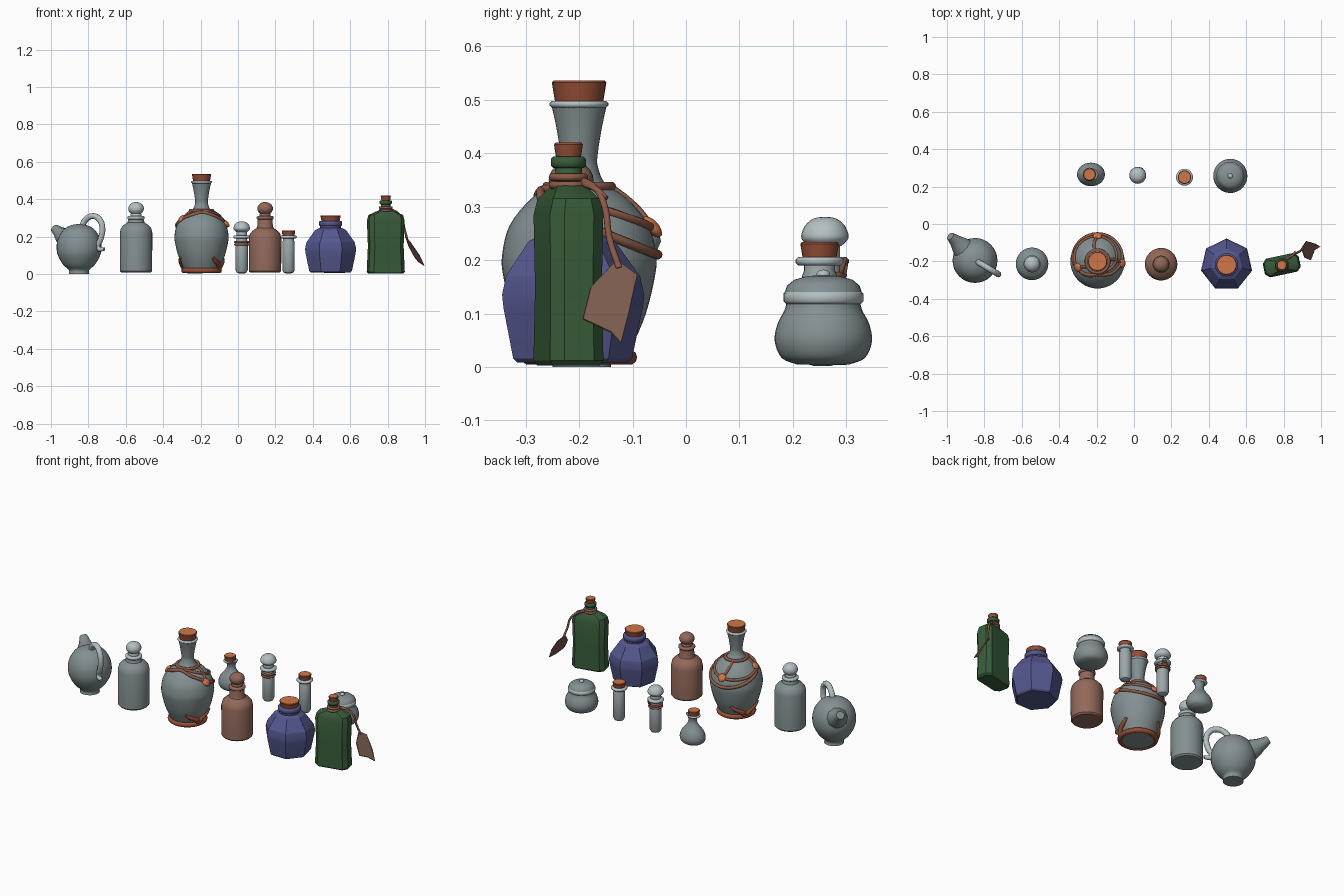
import bpy, bmesh, math
from mathutils import Vector

if "Cube" in bpy.data.objects:
    bpy.data.objects.remove(bpy.data.objects["Cube"])


def mat(name, r, g, b):
    m = bpy.data.materials.new(name)
    lin = [((c / 255 + 0.055) / 1.055) ** 2.4 for c in (r, g, b)]
    m.diffuse_color = (*lin, 1)
    m.use_nodes = True
    m.node_tree.nodes["Principled BSDF"].inputs["Base Color"].default_value = m.diffuse_color
    return m


GREY = mat("grey_glass", 132, 144, 146)
PALE = mat("pale_glass", 180, 192, 195)
VIAL = mat("vial_glass", 156, 167, 169)
BLUE = mat("blue_glass", 84, 87, 142)
GREEN = mat("green_glass", 56, 92, 58)
CLAY = mat("brown_clay", 146, 104, 90)
CORK = mat("cork_side", 148, 78, 54)
CORKTOP = mat("cork_top", 208, 118, 72)
CORD = mat("leather_cord", 140, 90, 72)
TAG = mat("tag_brown", 122, 90, 77)


def smooth_profile(p, n=4):
    """Catmull-Rom through the profile points."""
    out = []
    for i in range(len(p) - 1):
        a, b, c, d = (Vector(p[max(0, min(len(p) - 1, k))]) for k in (i - 1, i, i + 1, i + 2))
        for s in range(n):
            t = s / n
            q = 0.5 * (2 * b + (c - a) * t + (2 * a - 5 * b + 4 * c - d) * t * t
                       + (3 * b - a - 3 * c + d) * t ** 3)
            out.append((max(q.x, 0.001), q.y))
    return out + [p[-1]]


def finish(ob, angle=35):
    bpy.ops.object.select_all(action='DESELECT')
    bpy.context.view_layer.objects.active = ob
    ob.select_set(True)
    bpy.ops.object.shade_smooth_by_angle(angle=math.radians(angle))
    return ob


def loft(name, rings, m, loc, top=None, angle=35):
    """Skin a stack of rings, close both ends; optional colour for upward faces."""
    bm = bmesh.new()
    vs = [[bm.verts.new(p) for p in r] for r in rings]
    n = len(vs[0])
    for a, b in zip(vs, vs[1:]):
        for i in range(n):
            j = (i + 1) % n
            bm.faces.new((a[i], a[j], b[j], b[i]))
    bm.faces.new(vs[0][::-1])
    bm.faces.new(vs[-1])
    bm.normal_update()
    if top:
        for f in bm.faces:
            f.material_index = int(f.normal.z > 0.9)
    me = bpy.data.meshes.new(name)
    bm.to_mesh(me)
    bm.free()
    me.materials.append(m)
    if top:
        me.materials.append(top)
    ob = bpy.data.objects.new(name, me)
    ob.location = loc
    bpy.context.collection.objects.link(ob)
    return finish(ob, angle)


def lathe(name, prof, m, xy, seg=32, soft=False, start=0, sx=1, sy=1, top=None, angle=35):
    if soft:
        prof = smooth_profile(prof)
    ang = [start + 2 * math.pi * i / seg for i in range(seg)]
    rings = [[(r * math.cos(a) * sx, r * math.sin(a) * sy, z) for a in ang] for r, z in prof]
    return loft(name, rings, m, (*xy, 0), top, angle)


def band(name, r, z0, z1, m, xy):
    b = min(0.005, (z1 - z0) / 3)
    return lathe(name, [(r - b, z0), (r, z0 + b), (r, z1 - b), (r - b, z1)], m, xy, angle=60)


def cork(name, r0, r1, z0, z1, xy):
    return lathe(name, [(r0, z0), (r1, z1 - 0.004), (r1 - 0.003, z1)], CORK, xy, 24, top=CORKTOP)


def ball(name, r, h, z, m, xy):
    prof = [(max(0.001, r * math.cos(t)), z + h * math.sin(t))
            for t in [math.radians(-90 + 15 * i) for i in range(13)]]
    return lathe(name, prof, m, xy, 24)


def tube(name, pts, rad, m, cyclic=False, radii=None):
    cu = bpy.data.curves.new(name, 'CURVE')
    cu.dimensions = '3D'
    cu.bevel_depth, cu.bevel_resolution, cu.resolution_u = rad, 3, 5
    cu.use_fill_caps = True
    sp = cu.splines.new('BEZIER')
    sp.bezier_points.add(len(pts) - 1)
    sp.use_cyclic_u = cyclic
    for i, (bp, p) in enumerate(zip(sp.bezier_points, pts)):
        bp.co = p
        bp.handle_left_type = bp.handle_right_type = 'AUTO'
        bp.radius = radii[i] if radii else 1
    cu.materials.append(m)
    ob = bpy.data.objects.new(name, cu)
    bpy.context.collection.objects.link(ob)
    bpy.ops.object.select_all(action='DESELECT')
    bpy.context.view_layer.objects.active = ob
    ob.select_set(True)
    bpy.ops.object.convert(target='MESH')
    return finish(bpy.context.object, 50)


# --- round jug with spout and handle
J = (-0.85, -0.195)
lathe("jug_body", [(0.055, 0), (0.055, 0.022), (0.085, 0.05), (0.113, 0.1), (0.12, 0.145), (0.112, 0.19),
                   (0.085, 0.235), (0.045, 0.26), (0.001, 0.268)], GREY, J, soft=True)
tube("jug_spout", [(-0.88, -0.165, 0.165), (-0.925, -0.12, 0.195), (-0.96, -0.085, 0.225), (-0.982, -0.066, 0.245)],
     0.1, GREY, radii=[0.8, 0.54, 0.32, 0.23])
hp = [(-0.835, 0.255), (-0.815, 0.29), (-0.775, 0.31), (-0.738, 0.288), (-0.725, 0.24), (-0.735, 0.185),
      (-0.75, 0.14), (-0.715, 0.132)]
tube("jug_handle", [(x, -0.2 - 0.6 * (x + 0.84), z) for x, z in hp], 0.016, PALE,
     radii=[1, 1, 1, 1, 1, 0.95, 0.9, 0.6])

# --- two stoppered bottles of the same shape
for nm, xy, m, sm, h in (("grey_bottle", (-0.545, -0.213), GREY, PALE, 0.245),
                         ("brown_bottle", (0.145, -0.215), CLAY, CLAY, 0.215)):
    lathe(nm + "_body", [(0.078, 0.008), (0.086, 0.016), (0.087, h - 0.025), (0.081, h), (0.066, h + 0.017),
                         (0.046, h + 0.03), (0.041, h + 0.045), (0.039, 0.31)], m, xy)
    band(nm + "_lip", 0.046, 0.292, 0.31, sm, xy)
    band(nm + "_stopper_base", 0.03, 0.305, 0.325, sm, xy)
    ball(nm + "_stopper", 0.042, 0.035, 0.35, sm, xy)

# --- large flask
F = (-0.195, -0.2)
fp = [(0.085, 0.008), (0.1, 0.04), (0.125, 0.1), (0.142, 0.17), (0.144, 0.21), (0.13, 0.265), (0.09, 0.315),
      (0.05, 0.342), (0.035, 0.375), (0.035, 0.4), (0.043, 0.45), (0.053, 0.495)]
lathe("flask_body", fp, GREY, F, 40, soft=True)
band("flask_lip", 0.055, 0.485, 0.498, PALE, F)
cork("flask_cork", 0.044, 0.051, 0.49, 0.536, F)


def on_flask(a, z, off=0.003):
    """Point on the flask skin at angle a and height z."""
    r = fp[0][0]
    for (r0, z0), (r1, z1) in zip(fp, fp[1:]):
        if z0 <= z <= z1:
            r = r0 + (r1 - r0) * (z - z0) / (z1 - z0)
    r += off
    return Vector((F[0] + r * math.cos(a), F[1] + r * math.sin(a), z))


turn = [2 * math.pi * i / 24 for i in range(24)]
tube("flask_low_cord", [on_flask(a, 0.27 - 0.06 * math.sin(a)) for a in turn], 0.009, CORD, True)
tube("flask_high_cord", [on_flask(a, 0.295 - 0.035 * math.sin(a) + 0.015 * math.cos(a)) for a in turn],
     0.008, CORD, True)
tube("flask_neck_cord", [on_flask(a, 0.338, 0.004) for a in turn], 0.009, CORD, True)
for i, (deg, z) in enumerate(((197, 0.297), (90, 0.262), (-5, 0.27))):
    a = math.radians(deg)
    d = ball("flask_stud_%d" % i, 0.024, 0.012, 0, CORKTOP, (0, 0))
    d.location = on_flask(a, z, 0.006)
    d.rotation_euler = Vector((math.cos(a), math.sin(a), 0.9)).to_track_quat('Z', 'Y').to_euler()
    tube("flask_tie_%d" % i, [on_flask(a, z), on_flask(a + 0.15, z + 0.035), on_flask(a + 0.3, 0.338)], 0.008, CORD)
tube("flask_base_ring", [on_flask(a, 0.018, 0.005) for a in turn], 0.014, CORK, True)
for i, deg in enumerate((200, 300, 20, 110)):
    s = -1 if i % 2 == 0 else 1
    tube("flask_base_strap_%d" % i, [on_flask(math.radians(deg + s * k * 11), z, 0) for k, z in
                                     enumerate((0.09, 0.07, 0.058, 0.045, 0.02))][::-1], 0.013, CORK,
         radii=[1.3, 1.2, 1, 0.9, 0.6])

# --- two vials at the back
for nm, xy in (("stoppered_vial", (0.02, 0.26)), ("corked_vial", (0.27, 0.25))):
    lathe(nm + "_body", [(0.012, 0.002), (0.026, 0.008), (0.033, 0.022), (0.033, 0.17), (0.029, 0.18),
                         (0.029, 0.2)], VIAL, xy, 24)
    band(nm + "_lip", 0.045, 0.19, 0.206, PALE, xy)
cork("corked_vial_cork", 0.031, 0.036, 0.2, 0.234, (0.27, 0.25))
V = (0.02, 0.26)
band("stoppered_vial_plug", 0.028, 0.2, 0.235, PALE, V)
lathe("stoppered_vial_stopper", [(0.03, 0.226), (0.042, 0.237), (0.044, 0.248), (0.036, 0.266), (0.02, 0.278),
                                 (0.001, 0.281)], PALE, V, 24, soft=True)
for z in (0.158, 0.172):
    tube("stoppered_vial_cord", [(V[0] + 0.035 * math.cos(a), V[1] + 0.035 * math.sin(a), z) for a in turn[::2]],
         0.006, CORD, True)
tube("stoppered_vial_knot", [(0.035, 0.29, 0.17), (0.045, 0.293, 0.19), (0.04, 0.297, 0.2), (0.03, 0.295, 0.17)],
     0.005, CORD)

# --- small oval flask at the back
S = (-0.238, 0.265)
lathe("small_flask_body", [(0.035, 0.004), (0.057, 0.018), (0.065, 0.045), (0.055, 0.08), (0.034, 0.11),
                           (0.022, 0.135), (0.024, 0.16), (0.034, 0.178)], GREY,
      (S[0] + 0.008, S[1]), 28, soft=True, sx=1.15, sy=0.97)
band("small_flask_lip", 0.036, 0.166, 0.178, PALE, S)
cork("small_flask_cork", 0.028, 0.033, 0.17, 0.205, S)

# --- lidded pot at the back
P = (0.515, 0.257)
lathe("pot_body", [(0.05, 0.005), (0.078, 0.017), (0.091, 0.048), (0.086, 0.08), (0.072, 0.108), (0.068, 0.13)],
      GREY, P, soft=True)
band("pot_rim", 0.075, 0.118, 0.142, PALE, P)
lathe("pot_lid", [(0.072, 0.14), (0.068, 0.152), (0.055, 0.163), (0.03, 0.17), (0.001, 0.172)], GREY, P)
ball("pot_knob", 0.013, 0.009, 0.173, PALE, P)

# --- seven-sided blue bottle
B = (0.495, -0.218)
lathe("blue_bottle_body", [(0.108, 0.008), (0.117, 0.016), (0.137, 0.11), (0.14, 0.135), (0.132, 0.17),
                           (0.085, 0.235), (0.062, 0.246)], BLUE, B, 7, start=math.pi / 2, angle=20)
band("blue_bottle_neck", 0.056, 0.238, 0.265, BLUE, B)
band("blue_bottle_lip", 0.062, 0.256, 0.284, BLUE, B)
cork("blue_bottle_cork", 0.048, 0.054, 0.28, 0.314, B)

# --- flat green bottle with hanging tag
G = (0.79, -0.22)
rings = []
for w, d, z in ((0.09, 0.045, 0.003), (0.098, 0.051, 0.012), (0.092, 0.049, 0.15), (0.097, 0.051, 0.285),
                (0.09, 0.044, 0.315), (0.05, 0.03, 0.334), (0.025, 0.024, 0.343)):
    c = 0.45 * d
    rings.append([(w - c, -d, z), (w, c - d, z), (w, d - c, z), (w - c, d, z),
                  (c - w, d, z), (-w, d - c, z), (-w, c - d, z), (c - w, -d, z)])
loft("green_bottle_body", rings, GREEN, (*G, 0), angle=25).rotation_euler.z = math.radians(12)
band("green_bottle_neck", 0.025, 0.33, 0.38, GREEN, G)
band("green_bottle_lip", 0.033, 0.372, 0.394, GREEN, G)
cork("green_bottle_cork", 0.023, 0.027, 0.39, 0.42, G)
for k, z in enumerate((0.34, 0.355)):
    tube("tag_neck_cord_%d" % k, [(G[0] + 0.03 * math.cos(a), G[1] + 0.03 * math.sin(a), z) for a in turn[::2]],
         0.007, CORD, True)
tube("tag_cord", [(0.805, -0.195, 0.35), (0.84, -0.17, 0.335), (0.875, -0.152, 0.3), (0.89, -0.143, 0.24),
                  (0.905, -0.125, 0.185)], 0.006, CORD)
tube("tag_cord_loose_end", [(0.805, -0.195, 0.345), (0.85, -0.165, 0.33), (0.862, -0.15, 0.315)], 0.006, CORD)
# swallow-tailed tag, thickened from one outline
tp = [(0.895, -0.13, 0.2), (0.92, -0.092, 0.172), (0.97, -0.107, 0.1), (0.995, -0.122, 0.045),
      (0.965, -0.14, 0.065), (0.945, -0.193, 0.09), (0.912, -0.178, 0.15)]
nrm = Vector((0.85, 0.4, 0.4)).normalized() * 0.002
loft("tag", [[tuple(Vector(p) - nrm) for p in tp], [tuple(Vector(p) + nrm) for p in tp]], TAG, (0, 0, 0))
